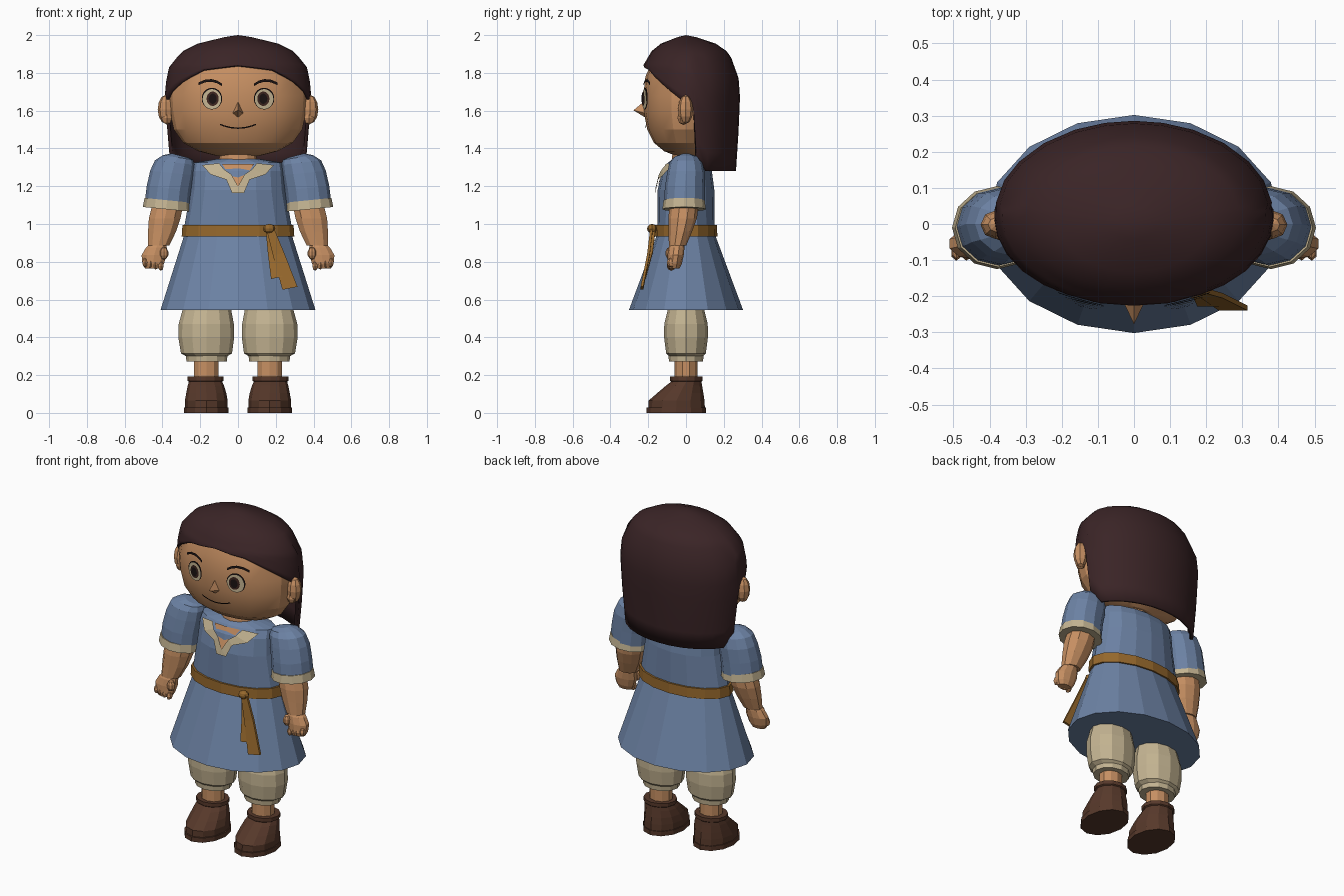
import bpy, bmesh, math
from mathutils import Vector, Matrix

if "Cube" in bpy.data.objects:
    bpy.data.objects.remove(bpy.data.objects["Cube"])


def colour(name, r, g, b):
    m = bpy.data.materials.new(name)
    lin = [((c / 255 + 0.055) / 1.055) ** 2.4 for c in (r, g, b)]
    m.diffuse_color = (*lin, 1)
    m.use_nodes = True
    m.node_tree.nodes["Principled BSDF"].inputs["Base Color"].default_value = m.diffuse_color
    return m


SKIN = colour("warm skin", 198, 143, 98)
BLUE = colour("tunic blue", 108, 130, 164)
CREAM = colour("cream linen", 196, 180, 146)
BELT = colour("belt tan", 150, 104, 44)
BOOT = colour("boot brown", 86, 56, 42)
HAIR = colour("dark hair", 58, 36, 38)
DARK = colour("near black", 26, 18, 18)
IRIS = colour("iris brown", 62, 38, 32)


def finish(name, bm, mat, smooth=None):
    bmesh.ops.recalc_face_normals(bm, faces=bm.faces)
    me = bpy.data.meshes.new(name)
    bm.to_mesh(me)
    bm.free()
    me.materials.append(mat)
    ob = bpy.data.objects.new(name, me)
    bpy.context.collection.objects.link(ob)
    if smooth:
        bpy.context.view_layer.objects.active = ob
        ob.select_set(True)
        bpy.ops.object.shade_smooth_by_angle(angle=math.radians(smooth))
        ob.select_set(False)
    return ob


def loft(name, rings, mat, n=12, side=1, tilt=0.0, smooth=None):
    """Stack of ellipses (z, cx, cy, rx, ry), capped at both ends."""
    bm = bmesh.new()
    rows = []
    for z, cx, cy, rx, ry in rings:
        row = []
        for i in range(n):
            a = 2 * math.pi * i / n
            s, c = math.sin(a), math.cos(a)
            row.append(bm.verts.new((side * (cx + rx * s), cy - ry * c, z + tilt * s)))
        rows.append(row)
    for lo, hi in zip(rows, rows[1:]):
        for i in range(n):
            j = (i + 1) % n
            bm.faces.new((lo[i], lo[j], hi[j], hi[i]))
    bm.faces.new(rows[0])
    bm.faces.new(rows[-1])
    return finish(name, bm, mat, smooth)


def ball(name, loc, size, mat, u=8, v=6):
    bm = bmesh.new()
    bmesh.ops.create_uvsphere(bm, u_segments=u, v_segments=v, radius=1,
                              matrix=Matrix.Translation(loc) @ Matrix.Diagonal((*size, 1)))
    return finish(name, bm, mat)


def lerp(table, t):
    for (a, p), (b, q) in zip(table, table[1:]):
        if t <= b:
            return p + (q - p) * (t - a) / (b - a)
    return table[-1][1]


def front_y(rings, x, z):
    """Front surface of a loft at x, z."""
    cy, rx, ry = (lerp([(r[0], r[k]) for r in rings], z) for k in (2, 3, 4))
    return cy - ry * math.sqrt(max(0.03, 1 - (x / rx) ** 2))


def strip(name, top, bottom, rings, off, mat):
    """Thin plate between two edge lines, laid on the front of a loft."""
    bm = bmesh.new()
    t, b = [[bm.verts.new((x, front_y(rings, x, z) - off, z)) for x, z in e] for e in (top, bottom)]
    for i in range(len(t) - 1):
        bm.faces.new((t[i], t[i + 1], b[i + 1], b[i]))
    return finish(name, bm, mat)


def disc(name, x, z, rx, rz, rings, off, mat, n=14):
    angles = [math.pi * (i + 0.5) / n for i in range(n)]
    edge = lambda s: [(x + rx * math.cos(a), z + s * rz * math.sin(a)) for a in angles]
    return strip(name, edge(1), edge(-1), rings, off, mat)


# Head and neck
head = [(1.36, 0, .02, .11, .07), (1.385, 0, .01, .21, .125), (1.43, 0, 0, .29, .17),
        (1.50, 0, -.005, .34, .20), (1.59, 0, -.01, .36, .213), (1.68, 0, -.01, .365, .216),
        (1.78, 0, -.005, .35, .21), (1.86, 0, 0, .29, .18), (1.93, 0, 0, .17, .11)]
loft("head", head, SKIN, 20, smooth=20)
loft("neck", [(1.27, 0, 0, .10, .075), (1.345, 0, 0, .10, .075), (1.42, 0, .01, .09, .075)], SKIN)

# Nose
bm = bmesh.new()
pts = [(-.032, -.21, 1.585), (.032, -.21, 1.585), (0, -.215, 1.655), (0, -.278, 1.602), (0, -.21, 1.56)]
v = [bm.verts.new(p) for p in pts]
for f in ((0, 3, 2), (1, 2, 3), (0, 4, 3), (4, 1, 3)):
    bm.faces.new([v[i] for i in f])
finish("nose", bm, SKIN)

# Mouth
line = [(-.095 + .019 * i, 1.508 + 2.2 * (-.095 + .019 * i) ** 2) for i in range(11)]
strip("mouth", [(x, z + .003) for x, z in line], [(x, z - .004) for x, z in line], head, .008, DARK)

# Eyes, brows and ears
for s, side in ((1, "left"), (-1, "right")):
    disc(side + "_eye_rim", s * .138, 1.664, .054, .057, head, .010, DARK)
    disc(side + "_eye_white", s * .138, 1.661, .049, .053, head, .014, CREAM)
    disc(side + "_iris", s * .134, 1.663, .032, .038, head, .018, IRIS)
    disc(side + "_pupil", s * .134, 1.663, .021, .027, head, .021, DARK)
    brow = [(.085, 1.737), (.11, 1.752), (.14, 1.760), (.175, 1.757), (.21, 1.742)]
    strip(side + "_brow", [(s * x, z + .007) for x, z in brow],
          [(s * x, z - .007) for x, z in brow], head, .012, DARK)
    ball(side + "_ear", (s * .382, -.002, 1.607), (.043, .04, .077), SKIN)
    ball(side + "_ear_lobe", (s * .375, -.015, 1.56), (.028, .03, .035), SKIN, 6, 4)

# Hair: one shell, short over the face and long behind the ears
hairline = [(0, 1.84), (30, 1.815), (50, 1.76), (72, 1.685), (88, 1.63), (94, 1.60),
            (98, 1.36), (112, 1.28), (180, 1.28)]
spread = [(1.28, .925), (1.5, .975), (1.68, 1.0), (1.76, .98), (1.84, .935), (1.92, .74),
          (1.975, .44), (2.0, 0)]
levels = [1.99, 1.955, 1.915, 1.88]
degrees = [0, 15, 30, 42, 54, 66, 78, 88, 94, 98, 112, 125, 140, 155, 168, 180]
degrees += [360 - d for d in degrees[-2:0:-1]]
bm = bmesh.new()
crown = bm.verts.new((0, .0, 2.0))
cols = []
for d in degrees:
    end = lerp(hairline, min(d, 360 - d))
    a = math.radians(d)
    zs = levels + [1.87 + (end - 1.87) * k / 6 for k in range(1, 7)]
    cols.append([])
    for z in zs:
        k = lerp(spread, z)
        cols[-1].append(bm.verts.new((.388 * k * math.sin(a), .022 * k - .264 * k * math.cos(a), z)))
for c, e in zip(cols, cols[1:] + cols[:1]):
    bm.faces.new((crown, c[0], e[0]))
    for i in range(len(c) - 1):
        bm.faces.new((c[i], c[i + 1], e[i + 1], e[i]))
hair = finish("hair", bm, HAIR, smooth=35)
mod = hair.modifiers.new("thickness", "SOLIDIFY")
mod.thickness = .018
mod.offset = -1

# Tunic, belt and collar
tunic = [(.545, 0, 0, .41, .302), (.94, 0, 0, .285, .155), (1.0, 0, 0, .282, .152),
         (1.18, 0, 0, .25, .15), (1.28, 0, .005, .243, .132), (1.325, 0, .01, .235, .105),
         (1.345, 0, .01, .11, .08)]
loft("tunic", tunic, BLUE, 16)
loft("belt", [(.935, 0, 0, .298, .166), (.995, 0, 0, .294, .164)], BELT, 16)
strip("neck_opening", [(-.085, 1.318), (0, 1.318), (.085, 1.318)],
      [(-.08, 1.31), (0, 1.19), (.08, 1.31)], tunic, .008, SKIN)
for s, side in ((1, "left"), (-1, "right")):
    inner = [(.10, 1.322), (.075, 1.29), (.035, 1.262), (0, 1.20)]
    outer = [(.19, 1.312), (.145, 1.262), (.062, 1.235), (.032, 1.165), (0, 1.165)]
    strip(side + "_collar", [(s * x, z) for x, z in inner + [(0, 1.195)]],
          [(s * x, z) for x, z in outer], tunic, .014, CREAM)

# Belt knot and hanging tails
ball("belt_knot", (.165, -.18, .975), (.033, .026, .025), BELT)


def tail(name, path, mat):
    bm = bmesh.new()
    rows = []
    for x, y, z, w in path:
        c, side = Vector((x, y, z)), Vector((w, 0, w * .2))
        rows.append([bm.verts.new(c + k * side + Vector((0, t, 0)))
                     for k, t in ((-1, 0), (1, 0), (1, .014), (-1, .014))])
    for a, b in zip(rows, rows[1:]):
        for i in range(4):
            bm.faces.new((a[i], a[(i + 1) % 4], b[(i + 1) % 4], b[i]))
    bm.faces.new(rows[0])
    bm.faces.new(rows[-1])
    finish(name, bm, mat)


tail("long_belt_tail", [(.172, -.19, .97, .02), (.215, -.205, .84, .03), (.275, -.24, .66, .04)], BELT)
tail("short_belt_tail", [(.165, -.175, .97, .018), (.182, -.19, .85, .024), (.205, -.228, .715, .03)], BELT)

# Arms and legs, mirrored
for s, side in ((1, "left"), (-1, "right")):
    loft(side + "_sleeve", [(1.10, .376, -.008, .118, .108), (1.19, .366, -.006, .117, .106),
                            (1.27, .35, 0, .115, .10), (1.325, .335, 0, .105, .088),
                            (1.352, .318, 0, .08, .066), (1.362, .305, 0, .045, .035)],
         BLUE, 12, s, .012)
    loft(side + "_cuff", [(1.078, .379, -.01, .125, .115), (1.126, .376, -.01, .119, .109)],
         CREAM, 12, s, .012)
    loft(side + "_arm", [(.885, .42, -.045, .058, .046), (.96, .402, -.03, .078, .062),
                         (1.03, .388, -.018, .088, .076), (1.10, .372, -.01, .086, .076)], SKIN, 10, s)
    loft(side + "_hand", [(.765, .45, -.062, .045, .028), (.79, .449, -.06, .06, .038),
                          (.835, .444, -.055, .07, .043), (.875, .432, -.05, .058, .042),
                          (.895, .425, -.045, .045, .038)], SKIN, 10, s)
    ball(side + "_thumb", (s * .392, -.085, .845), (.024, .024, .034), SKIN, 8, 5)
    for i in range(4):
        ball(f"{side}_finger_{i + 1}", (s * (.408 + .028 * i), -.078, .778 + .006 * i),
             (.016, .024, .026), SKIN, 6, 4)
    loft(side + "_trouser_leg", [(.295, .166, 0, .10, .085), (.315, .167, 0, .135, .105),
                                 (.40, .168, 0, .148, .116), (.47, .168, 0, .146, .115),
                                 (.54, .165, 0, .13, .098), (.60, .16, 0, .125, .095)], CREAM, 12, s)
    loft(side + "_trouser_band", [(.273, .166, 0, .107, .09), (.303, .166, 0, .110, .093)], CREAM, 12, s)
    loft(side + "_shin", [(.16, .168, 0, .068, .06), (.29, .168, 0, .068, .06)], SKIN, 10, s)
    loft(side + "_boot", [(.024, .168, -.05, .112, .15), (.065, .168, -.05, .113, .148),
                          (.105, .168, -.03, .106, .122), (.145, .17, -.01, .096, .095),
                          (.165, .172, .002, .088, .08), (.17, .172, .002, .096, .086),
                          (.192, .172, .002, .096, .086)], BOOT, 12, s)
    loft(side + "_sole", [(0, .168, -.052, .118, .157), (.028, .168, -.052, .118, .157)], BOOT, 12, s)
